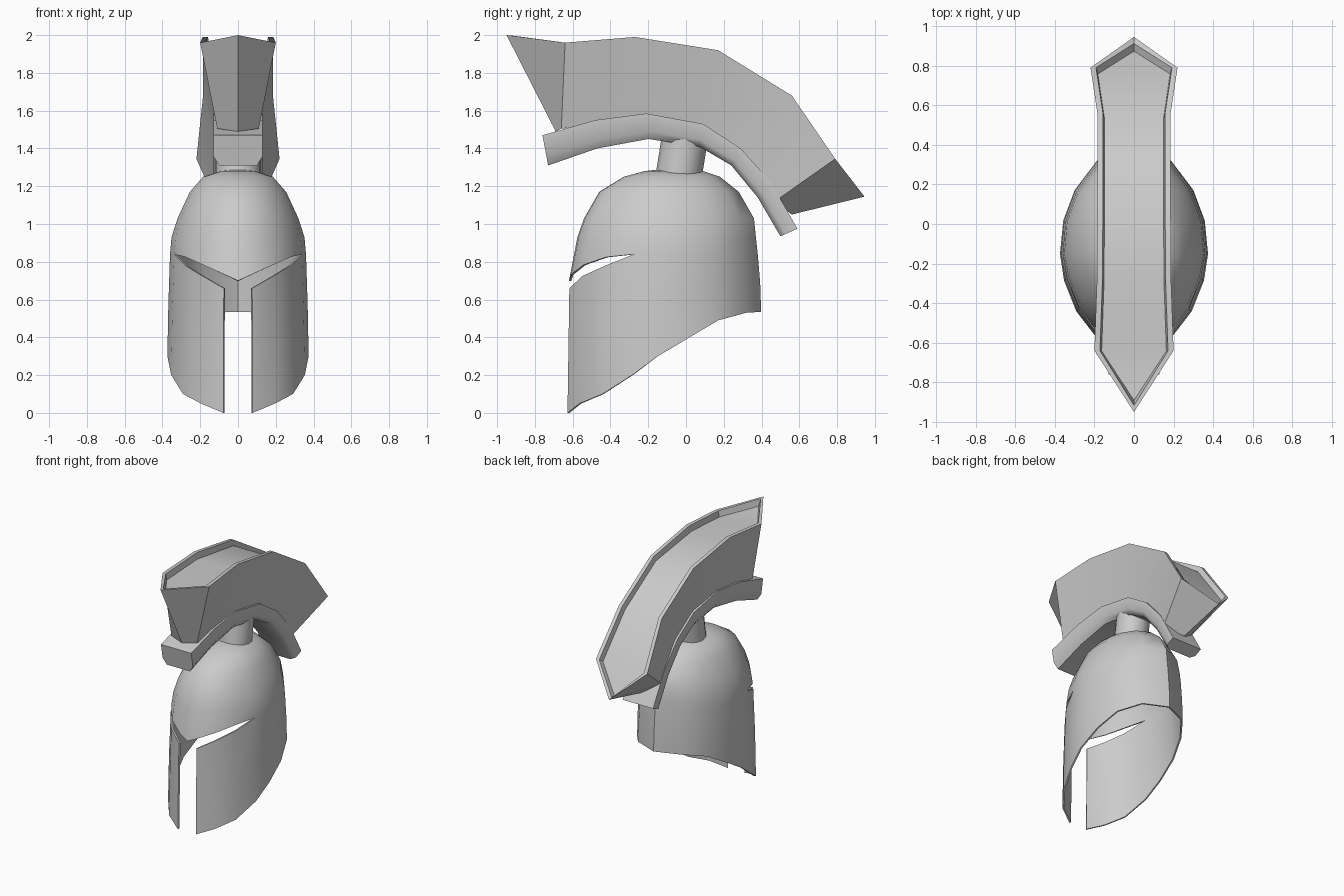
import bpy, bmesh, math
from mathutils import Vector

cube = bpy.data.objects.get("Cube")
if cube:
    bpy.data.objects.remove(cube, do_unlink=True)

grey = bpy.data.materials.new("plain grey")
grey.use_nodes = True
COLOUR = (0.6, 0.6, 0.6, 1)
grey.diffuse_color = COLOUR
grey.node_tree.nodes["Principled BSDF"].inputs["Base Color"].default_value = COLOUR


def finish(name, bm, thickness=0, angle=40):
    """Clean the mesh, add it to the scene and shade it."""
    bmesh.ops.remove_doubles(bm, verts=bm.verts, dist=0.0005)
    bmesh.ops.recalc_face_normals(bm, faces=bm.faces)
    mesh = bpy.data.meshes.new(name)
    bm.to_mesh(mesh)
    bm.free()
    mesh.materials.append(grey)
    obj = bpy.data.objects.new(name, mesh)
    bpy.context.collection.objects.link(obj)
    bpy.ops.object.select_all(action="DESELECT")
    obj.select_set(True)
    bpy.context.view_layer.objects.active = obj
    if thickness:
        mod = obj.modifiers.new("wall", "SOLIDIFY")
        mod.thickness = thickness
        mod.offset = -1
        bpy.ops.object.modifier_apply(modifier=mod.name)
    bpy.ops.object.shade_smooth_by_angle(angle=math.radians(angle))
    return obj


def face(bm, points):
    """Face from points, skipping repeated corners."""
    unique = []
    for p in points:
        if all((Vector(p) - Vector(q)).length > 0.0005 for q in unique):
            unique.append(p)
    if len(unique) > 2:
        bm.faces.new([bm.verts.new(p) for p in unique])


def bridge(bm, a, b, closed=False):
    for i in range(len(a) if closed else len(a) - 1):
        j = (i + 1) % len(a)
        face(bm, (a[i], a[j], b[j], b[i]))


# Helmet shell: height, half width, front y, back y
MID = -0.13
PROFILE = [(0, .38, -.635, .41), (.66, .367, -.625, .395), (.84, .36, -.60, .38),
           (.93, .352, -.575, .37), (1.03, .32, -.54, .36), (1.17, .255, -.46, .28),
           (1.25, .185, -.33, .18), (1.28, .09, -.22, .09)]
# Columns from nose to nape: direction x, direction y, hem z, slit bottom z, brow z
COLUMNS = [(0, -1, None, None, .70), (.205, -.985, 0, .66, .734), (.52, -.86, .05, .725, .785),
           (.77, -.62, .10, .78, .825), (.94, -.31, .20, .84, .84), (1, -.04, .30, .84, .84),
           (.96, .28, .40, .84, .84), (.81, .57, .49, .84, .84), (.51, .85, .53, .84, .84),
           (0, 1, .535, .84, .84)]


def shell_point(dx, dy, z, side):
    for lo, hi in zip(PROFILE, PROFILE[1:]):
        if z <= hi[0]:
            break
    t = (z - lo[0]) / (hi[0] - lo[0])
    half, front, back = (lo[k] + t * (hi[k] - lo[k]) for k in (1, 2, 3))
    reach = MID - front if dy < 0 else back - MID
    return (side * dx * half, MID + dy * reach, z)


bm = bmesh.new()
for side in (1, -1):
    upper, lower = [], []
    for dx, dy, hem, slit, brow in COLUMNS:
        rings = [brow] + [row[0] for row in PROFILE[3:]]
        upper.append([shell_point(dx, dy, z, side) for z in rings] + [(0, MID, 1.29)])
        if hem is not None:
            lower.append([shell_point(dx, dy, z, side) for z in (hem, (hem + slit) / 2, slit)])
    for strip in (upper, lower):
        for a, b in zip(strip, strip[1:]):
            bridge(bm, a, b)
finish("helmet_shell", bm, thickness=0.012)

# Post between the dome and the crest holder
bm = bmesh.new()
bmesh.ops.create_cone(bm, cap_ends=True, segments=16, radius1=.122, radius2=.122, depth=.24)
post = finish("crest_post", bm)
post.location = (0, -.02, 1.37)
post.rotation_euler = (math.radians(-9), 0, 0)

# Curved holder: top and bottom lines (y, z)
HOLDER_TOP = [(-.76, 1.47), (-.48, 1.55), (-.21, 1.585), (.09, 1.53), (.29, 1.40), (.45, 1.22), (.59, .975)]
HOLDER_BOTTOM = [(-.73, 1.31), (-.47, 1.40), (-.20, 1.45), (.07, 1.41), (.24, 1.31), (.38, 1.14), (.50, .935)]
SECTION = [(.13, 0), (.13, .7), (.10, 1), (-.10, 1), (-.13, .7), (-.13, 0)]
bm = bmesh.new()
loops = []
for top, bottom in zip(HOLDER_TOP, HOLDER_BOTTOM):
    loops.append([(x, top[0] + t * (bottom[0] - top[0]), top[1] + t * (bottom[1] - top[1]))
                  for x, t in SECTION])
for a, b in zip(loops, loops[1:]):
    bridge(bm, a, b, closed=True)
face(bm, loops[0])
face(bm, loops[-1])
finish("crest_holder", bm, angle=50)

# Crest: top half width, y, z, then bottom half width, y, z
CREST = [(0, -.95, 2.0, 0, -.69, 1.49), (.20, -.64, 1.96, .11, -.66, 1.505),
         (.187, -.27, 1.99, .11, -.42, 1.53), (.185, .17, 1.92, .11, .05, 1.53),
         (.185, .56, 1.68, .11, .30, 1.37), (.22, .79, 1.345, .12, .47, 1.12),
         (0, .945, 1.145, 0, .56, 1.05)]
RECESS = 0.1
bm = bmesh.new()
rims = {"outer": [], "base": [], "inner": [], "floor": []}
for tx, ty, tz, bx, by, bz in CREST:
    inner_x = max(tx - .028, 0)
    inner_y = ty if tx else ty * .965
    inner_z = tz if tx else tz - .008 * math.copysign(1, ty) * -1 * (ty > 0) - .003
    rims["outer"].append((tx, ty, tz))
    rims["base"].append((bx, by, bz))
    rims["inner"].append((inner_x, inner_y, inner_z))
    rims["floor"].append((inner_x * .95, inner_y + RECESS * (by - ty), inner_z + RECESS * (bz - tz)))


def flip(points):
    return [(-x, y, z) for x, y, z in points]


for a, b in (("base", "outer"), ("outer", "inner"), ("inner", "floor")):
    bridge(bm, rims[a], rims[b])
    bridge(bm, flip(rims[a]), flip(rims[b]))
for key in ("floor", "base"):
    bridge(bm, rims[key], flip(rims[key]))
finish("crest", bm, angle=35)
